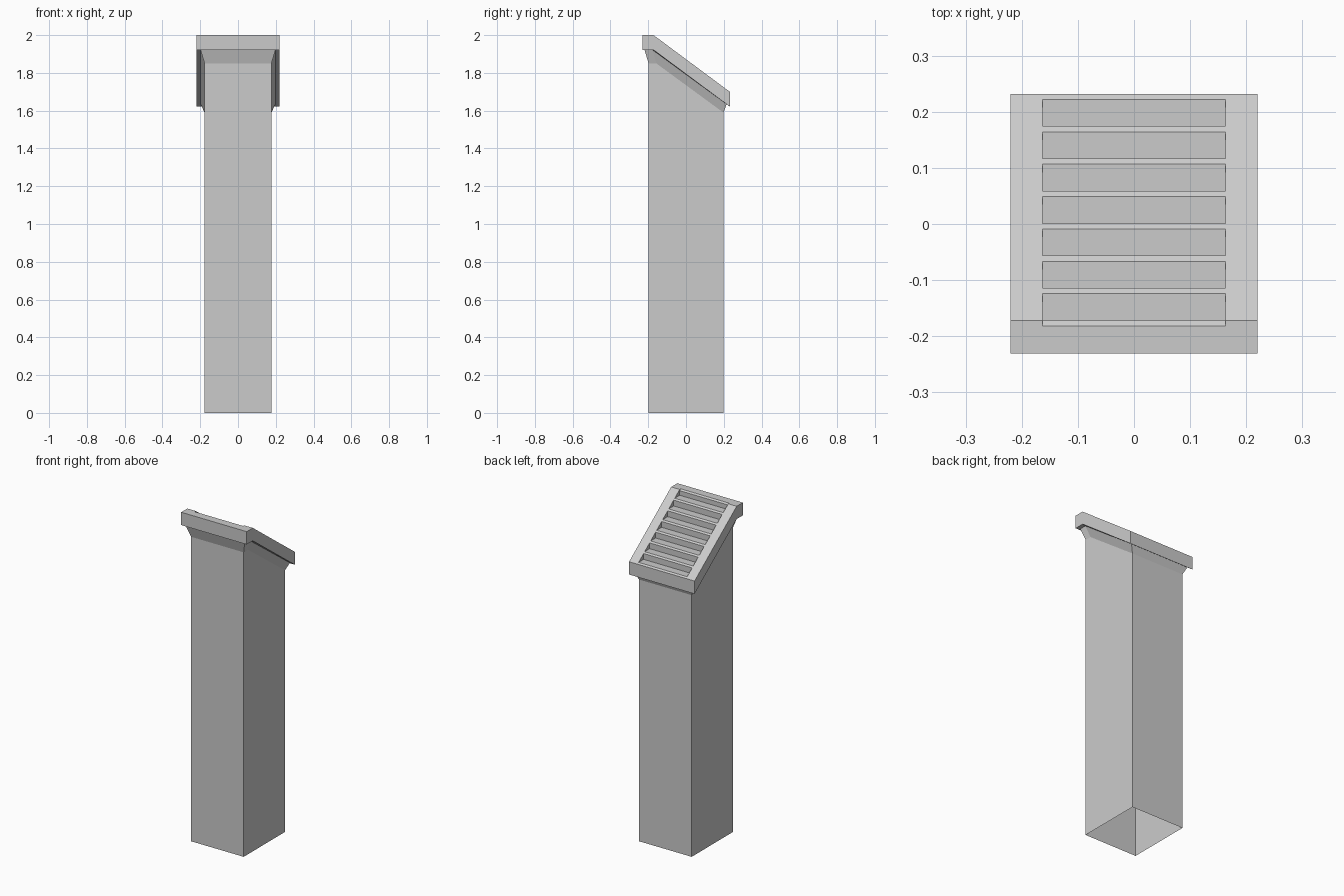
import bpy, bmesh

if "Cube" in bpy.data.objects:
    bpy.data.objects.remove(bpy.data.objects["Cube"])

FRONT, BEND, BACK = -0.231, -0.172, 0.232   # cap depth stations
HALF_W, RAIL_X = 0.22, 0.163
Z_TOP, Z_LOW = 2.0, 1.70
SLOPE = (Z_TOP - Z_LOW) / (BACK - BEND)


def ring(half, pts):
    """Closed loop mirrored across x from a three point side profile (y, z)."""
    return [(half, y, z) for y, z in pts] + [(-half, y, z) for y, z in reversed(pts)]


def loft(bm, rings):
    loops = [[bm.verts.new(p) for p in r] for r in rings]
    for a, b in zip(loops, loops[1:]):
        for i in range(len(a)):
            j = (i + 1) % len(a)
            bm.faces.new((a[i], a[j], b[j], b[i]))


def strip(bm, x0, x1, pts):
    """Sheet following a side profile between two x positions."""
    for (ya, za), (yb, zb) in zip(pts, pts[1:]):
        poly(bm, [(x0, ya, za), (x1, ya, za), (x1, yb, zb), (x0, yb, zb)])


def poly(bm, pts):
    bm.faces.new([bm.verts.new(p) for p in pts])


def finish(bm, name):
    bmesh.ops.remove_doubles(bm, verts=bm.verts[:], dist=1e-5)
    me = bpy.data.meshes.new(name)
    bm.to_mesh(me)
    bm.free()
    ob = bpy.data.objects.new(name, me)
    bpy.context.collection.objects.link(ob)
    return ob


base = ring(0.177, [(-0.198, 0), (-0.157, 0), (0.198, 0)])
shaft_top = ring(0.177, [(-0.198, 1.85), (-0.157, 1.85), (0.198, 1.59)])
flare_top = ring(0.198, [(-0.219, 1.92), (-0.175, 1.92), (0.215, 1.634)])
cap_low = ring(HALF_W, [(FRONT, 1.922), (BEND, 1.922), (BACK, 1.622)])
cap_high = ring(HALF_W, [(FRONT, Z_TOP), (BEND, Z_TOP), (BACK, Z_LOW)])

# hollow shaft, open underneath
bm = bmesh.new()
loft(bm, [base, shaft_top])
finish(bm, "shaft")

# flared collar under the cap
bm = bmesh.new()
loft(bm, [shaft_top, flare_top])
finish(bm, "collar")

# sloping cap: underside lip, outer rim, front bar and side rails
bm = bmesh.new()
loft(bm, [flare_top, cap_low, cap_high])
NOSE = 0.01
strip(bm, -RAIL_X, RAIL_X, [(FRONT, Z_TOP), (BEND - NOSE, Z_TOP)])
for s in (1, -1):
    a, b = (RAIL_X, HALF_W) if s > 0 else (-HALF_W, -RAIL_X)
    strip(bm, a, b, [(FRONT, Z_TOP), (BEND, Z_TOP), (BACK, Z_LOW)])
finish(bm, "cap_frame")

# stepped louvres with a narrow sloped nosing on each
bm = bmesh.new()
N = 7
pitch = (BACK - BEND) / N
drop = NOSE * SLOPE
profile = [(BEND - NOSE, Z_TOP), (BEND, Z_TOP - drop)]
for k in range(N):
    y0, y1 = BEND + k * pitch, BEND + (k + 1) * pitch
    edge = Z_TOP - SLOPE * (y1 - BEND)
    floor = edge + drop
    profile += [(y0, floor), (y1 - NOSE, floor), (y1, edge)]
    # triangular inner rail walls beside each step
    for x in (-RAIL_X, RAIL_X):
        poly(bm, [(x, y0, Z_TOP - SLOPE * (y0 - BEND)), (x, y0, floor), (x, y1 - NOSE, floor)])
strip(bm, -RAIL_X, RAIL_X, profile)
finish(bm, "louvres")

# consistent outward normals
for name, up in (("shaft", 0), ("collar", 0), ("cap_frame", 0), ("louvres", 1)):
    me = bpy.data.objects[name].data
    bm = bmesh.new()
    bm.from_mesh(me)
    bm.normal_update()
    for f in bm.faces:
        c = f.calc_center_median()
        n = f.normal
        if abs(n.x) > 0.9:
            want = c.x * (-1 if up else 1)
            flip = n.x * want < 0
        elif name == "cap_frame" and abs(n.z) > 0.5:
            low = c.z < Z_TOP - 0.04 - SLOPE * max(0, c.y - BEND)
            flip = (n.z > 0) == low
        elif up:
            flip = n.y + n.z < 0
        else:
            flip = n.x * c.x + n.y * c.y < 0
        if flip:
            f.normal_flip()
    bm.to_mesh(me)
    bm.free()
